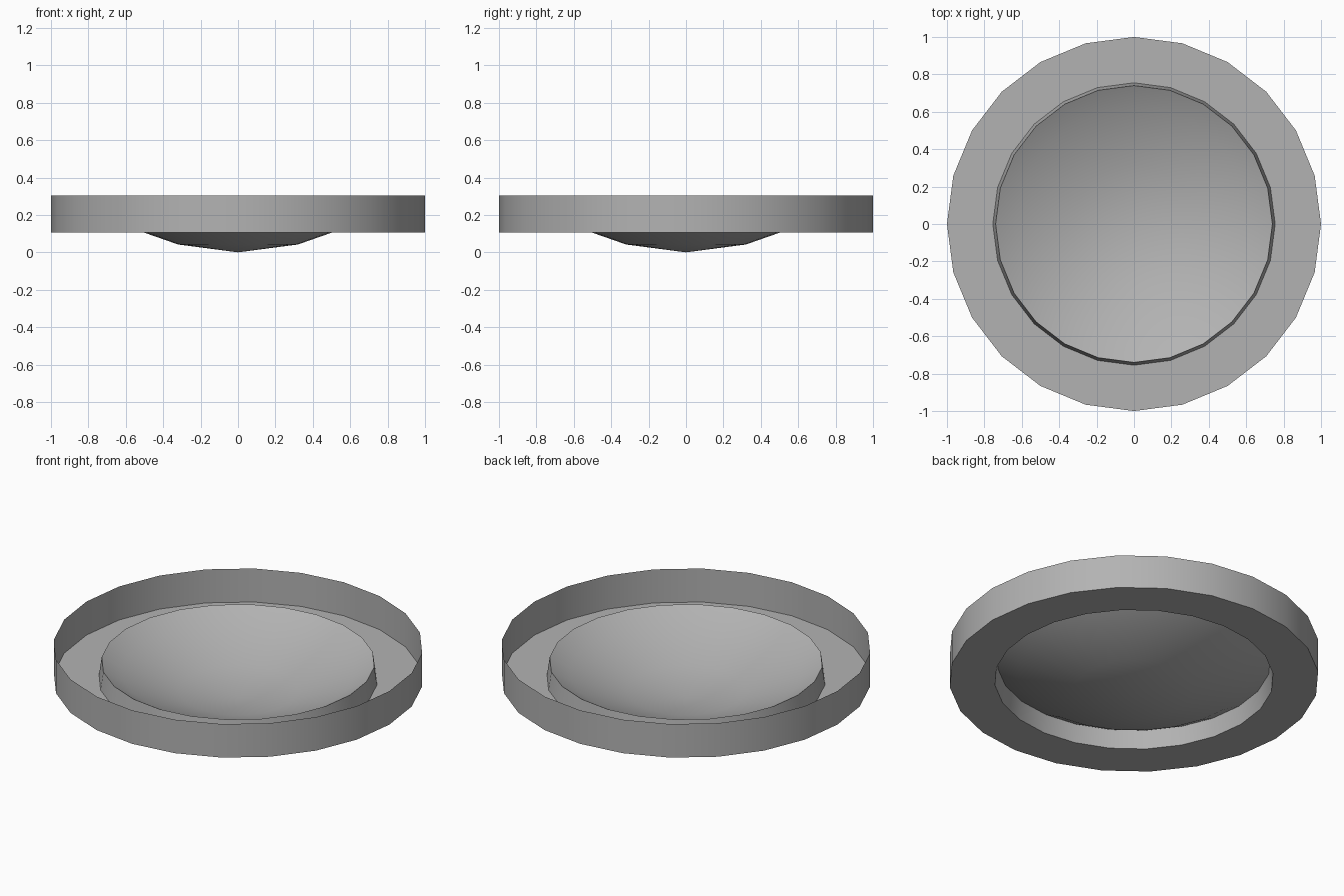
import bpy, bmesh
from math import cos, sin, pi, radians

if "Cube" in bpy.data.objects:
    bpy.data.objects.remove(bpy.data.objects["Cube"])

SIDES = 24

# Mid grey used on every part
grey = bpy.data.materials.new("mid_grey")
grey.diffuse_color = (0.45, 0.45, 0.45, 1)
grey.use_nodes = True
grey.node_tree.nodes["Principled BSDF"].inputs["Base Color"].default_value = grey.diffuse_color


def lathe(name, profile):
    """Spin an (r, z) profile round the z axis as a thin sheet."""
    bm = bmesh.new()
    rings = []
    for r, z in profile:
        n = SIDES if r > 0 else 1
        rings.append([bm.verts.new((r * cos(2 * pi * i / SIDES),
                                    r * sin(2 * pi * i / SIDES), z)) for i in range(n)])
    for a, b in zip(rings, rings[1:]):
        for i in range(SIDES):
            j = (i + 1) % SIDES
            if len(a) == 1:
                bm.faces.new((a[0], b[i], b[j]))
            else:
                bm.faces.new((a[i], b[i], b[j], a[j]))
    bm.normal_update()
    mesh = bpy.data.meshes.new(name)
    bm.to_mesh(mesh)
    bm.free()
    mesh.materials.append(grey)
    obj = bpy.data.objects.new(name, mesh)
    bpy.context.collection.objects.link(obj)
    bpy.ops.object.select_all(action='DESELECT')
    obj.select_set(True)
    bpy.context.view_layer.objects.active = obj
    bpy.ops.object.shade_smooth_by_angle(angle=radians(35))
    return obj


# Shallow dished bowl in the middle
lathe("bowl", [(0, 0), (0.32, 0.042), (0.63, 0.15), (0.74, 0.212)])

# Tapered collar round the bowl, flat floor and upright outer wall
lathe("tray_rim", [(0.74, 0.212), (0.755, 0.105), (1.0, 0.105), (1.0, 0.305)])
